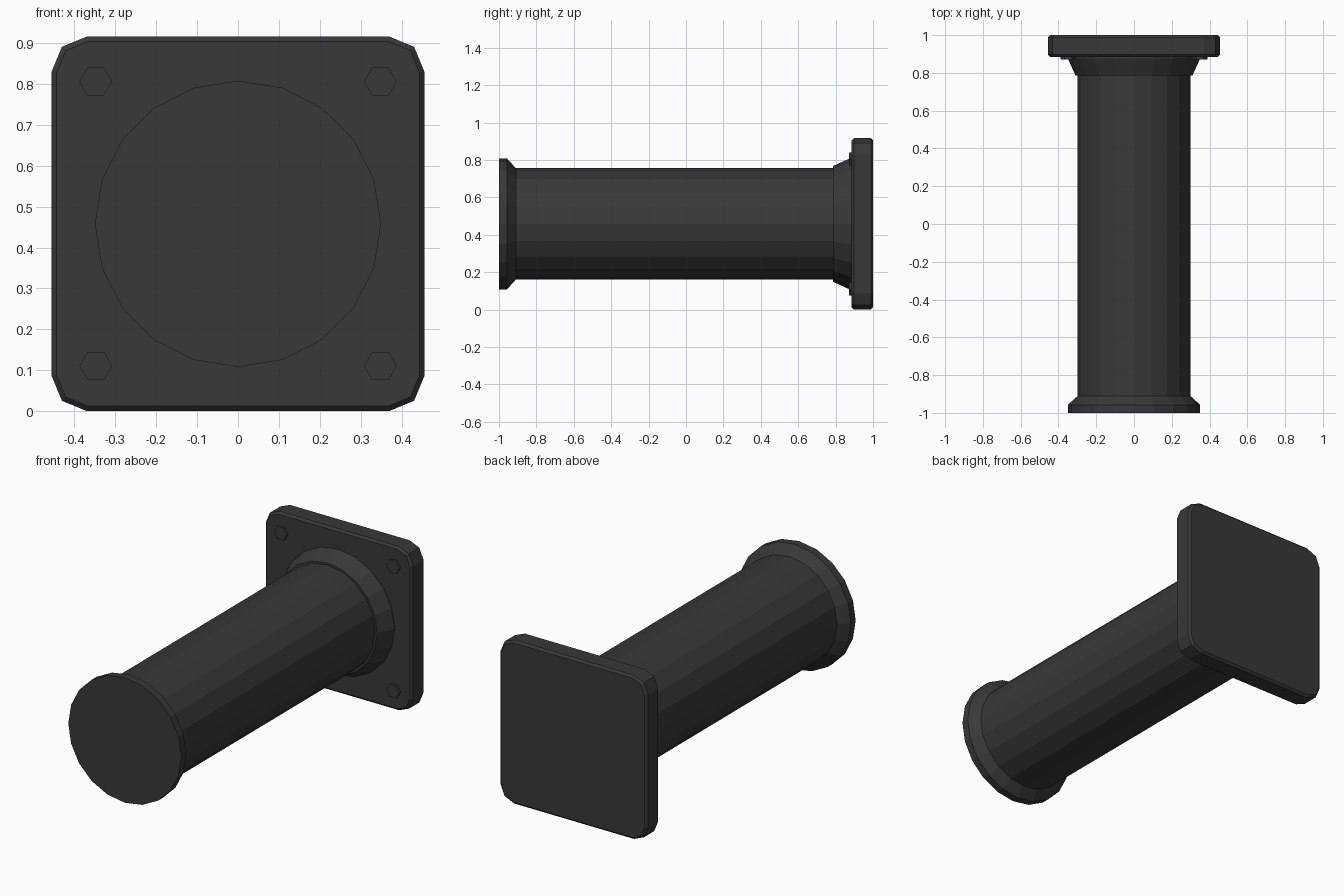
import bpy, bmesh, math

if "Cube" in bpy.data.objects:
    bpy.data.objects.remove(bpy.data.objects["Cube"])

CZ = 0.458          # height of the tube axis
mat = bpy.data.materials.new("dark_metal")
mat.diffuse_color = (0.04, 0.04, 0.04, 1)
mat.use_nodes = True
mat.node_tree.nodes["Principled BSDF"].inputs["Base Color"].default_value = mat.diffuse_color


def finish(bm, name):
    bmesh.ops.recalc_face_normals(bm, faces=bm.faces)
    me = bpy.data.meshes.new(name)
    bm.to_mesh(me)
    bm.free()
    me.materials.append(mat)
    ob = bpy.data.objects.new(name, me)
    bpy.context.collection.objects.link(ob)
    return ob


def lathe(name, profile, sides, cx=0, cz=CZ):
    """Capped solid of rings (y, radius) around an axis along y."""
    bm = bmesh.new()
    rings = []
    for y, r in profile:
        rings.append([bm.verts.new((cx + r * math.cos(2 * math.pi * i / sides), y,
                                    cz + r * math.sin(2 * math.pi * i / sides)))
                      for i in range(sides)])
    for a, b in zip(rings, rings[1:]):
        for i in range(sides):
            j = (i + 1) % sides
            bm.faces.new((a[i], a[j], b[j], b[i]))
    bm.faces.new(rings[0])
    bm.faces.new(rings[-1])
    return finish(bm, name)


# Tube with flared end cap and flared collar at the plate
lathe("tube", [(-1, 0.35), (-0.957, 0.35), (-0.91, 0.298), (0.787, 0.298),
               (0.787, 0.31), (0.875, 0.35), (0.89, 0.35)], 20)

# Mounting plate: rounded corners, then a small bevel on both rims
bm = bmesh.new()
bmesh.ops.create_cube(bm, size=1)
for v in bm.verts:
    v.co = (v.co.x * 0.912, 0.9425 + v.co.y * 0.115, CZ + v.co.z * 0.916)
corners = [e for e in bm.edges if abs(e.verts[0].co.y - e.verts[1].co.y) > 0.05]
bmesh.ops.bevel(bm, geom=corners, offset=0.086, segments=2, profile=0.5, affect='EDGES')
rims = [e for e in bm.edges if abs(e.verts[0].co.y - e.verts[1].co.y) < 0.05]
bmesh.ops.bevel(bm, geom=rims, offset=0.012, segments=1, affect='EDGES')
finish(bm, "mounting_plate")

# Hex bolt heads in the four plate corners
for sx in (-1, 1):
    for sz in (-1, 1):
        lathe("bolt_head", [(0.872, 0.04), (0.89, 0.04)], 6, sx * 0.348, CZ + sz * 0.348)
